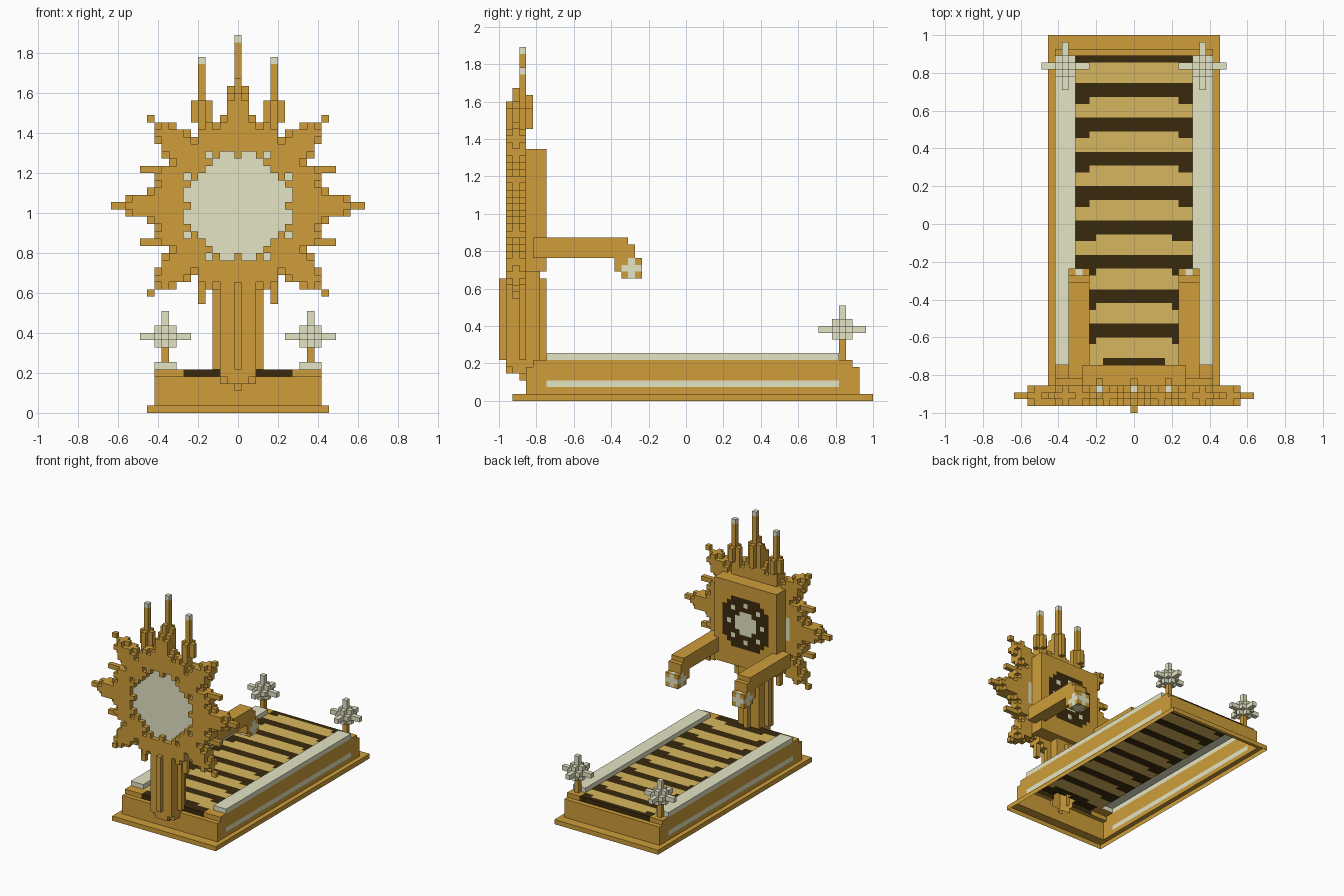
import bpy, bmesh, math

if "Cube" in bpy.data.objects:
    bpy.data.objects.remove(bpy.data.objects["Cube"])

V = 2 / 55                       # edge of one block
cells = {}                       # (i, j, k) -> (part, material index)
GOLD, PALE, STRAW, DARK = range(4)


def material(name, colour):
    m = bpy.data.materials.new(name)
    m.diffuse_color = (*colour, 1)
    m.use_nodes = True
    m.node_tree.nodes["Principled BSDF"].inputs["Base Color"].default_value = m.diffuse_color
    return m


MATS = [material("gold", (0.62, 0.34, 0.042)),
        material("pale_silver", (0.78, 0.78, 0.56)),
        material("straw", (0.68, 0.47, 0.112)),
        material("dark_brown", (0.042, 0.023, 0.004))]


def put(part, mat, i, j, k):
    """Place a block; blocks placed earlier win."""
    cells.setdefault((i, j, k), (part, mat))


def fill(part, mat, ri, rj, rk, test=None):
    """Fill an inclusive block range; mat may be a rule, test may carve it."""
    for i in range(ri[0], ri[1] + 1):
        for j in range(rj[0], rj[1] + 1):
            for k in range(rk[0], rk[1] + 1):
                if test is None or test(i, j, k):
                    put(part, mat(i, j, k) if callable(mat) else mat, i, j, k)


# --- base: box with a foot rim and a pale band on the sides
fill("base_rim", GOLD, (-12, 12), (-25, 27), (0, 0))


def band(i, j, k):
    return PALE if abs(i) == 11 and k == 2 and -20 <= j <= 22 else GOLD


fill("base_walls", band, (-11, 11), (-23, 25), (1, 4))


# --- striped bed surface
def stripe(i, j, k):
    phase, x = (20 - j) % 5, abs(i)
    if j <= -20:
        return DARK if j <= -21 or x <= 4 else STRAW
    return DARK if phase < 2 or (phase == 2 and x >= (7 if j > 0 else 6)) else STRAW


fill("striped_bed", stripe, (-8, 8), (-22, 24), (5, 5),
     lambda i, j, k: j > -21 or abs(i) <= 7)
fill("base_top_edge", GOLD, (-11, 11), (-22, 24), (5, 5))

# --- side rails and star finials at the foot
for s in (-1, 1):
    a, b = sorted((9 * s, 11 * s))
    fill("side_rails", PALE, (a, b), (-20, 22), (6, 6))
    c = 10 * s
    fill("finial_stars", PALE, (c - 3, c + 3), (20, 26), (7, 13),
         lambda i, j, k: (i - c) ** 2 + (j - 23) ** 2 + (k - 10) ** 2 <= 2
         or (sum((i == c, j == 23, k == 10)) == 2 and k >= 9))
    fill("finial_posts", GOLD, (c, c), (23, 23), (6, 8))

# --- sunburst mirror: disc, ring and sixteen rays round block (0, -25, 28)
CZ, CY = 28, -25
fill("mirror_disc", PALE, (-8, 8), (CY, CY + 1), (20, 36),
     lambda i, j, k: i * i + (k - CZ) ** 2 <= 72)
fill("mirror_ring", GOLD, (-11, 11), (CY - 1, CY + 1), (17, 39),
     lambda i, j, k: (72 if j >= CY else 76) < i * i + (k - CZ) ** 2
     <= (104 if j != CY else 112))


def ray(angle, length):
    """Stamp shrinking balls from the ring out to a single-block tip."""
    for step in range(18, length * 2 + 1):
        t = step / 2
        x, z = round(t * math.cos(angle)), CZ + round(t * math.sin(angle))
        limit = 0 if t > length - 2.6 else 2 if t > length - 5.6 else 5
        fill("sun_rays", GOLD, (x - 2, x + 2), (CY - 1, CY + 1), (z - 2, z + 2),
             lambda i, j, k: (i - x) ** 2 + (j - CY) ** 2 + (k - z) ** 2 <= limit)


for n in range(16):
    ray(n * math.pi / 8, 17 if n % 2 == 0 else 14)

# --- three crown spires with pale tips and cross-shaped sockets
for i0, top, socket in ((-5, 48, 42), (0, 51, 44), (5, 48, 42)):
    fill("crown_spires", lambda i, j, k: PALE if k == top else GOLD,
         (i0, i0), (-24, -24), (37, top))
    fill("crown_spires", GOLD, (i0 - 1, i0 + 1), (-25, -23), (40, socket),
         lambda i, j, k: abs(i - i0) + abs(j + 24) <= 1)


# --- housing behind the mirror with a round dial on its back
def dial(i, j, k):
    x, z = abs(i), abs(k - CZ)
    r = x * x + z * z
    if j < -21 or r > 34:
        return GOLD
    if r <= 5 or (x, z) in ((0, 4), (4, 0), (3, 3)):
        return PALE
    return DARK


fill("mirror_housing", dial, (-7, 7), (-23, -21), (19, 36))

# --- arms reaching over the bed, bent down to pale-faced knuckles
for s in (-1, 1):
    c = 8 * s
    fill("arm_knuckles",
         lambda i, j, k: PALE if abs(i - c) + abs(j + 8) + abs(k - 19) <= 2 else GOLD,
         (c - 1, c + 1), (-9, -7), (18, 20))
    fill("arms", GOLD, (c - 1, c + 1), (-22, -9), (21, 23))
    fill("arms", GOLD, (c - 1, c + 1), (-10, -8), (19, 22))

# --- rounded fluted column
fill("column", GOLD, (-3, 3), (-27, -21), (3, 20),
     lambda i, j, k: i * i + (j + 24) ** 2 + max(6 - k, 0, k - 17) ** 2 <= 9)

# --- turn the blocks into meshes: outside faces only, base left open below
SIDES = {(1, 0, 0): ((1, 0, 0), (1, 1, 0), (1, 1, 1), (1, 0, 1)),
         (-1, 0, 0): ((0, 0, 0), (0, 0, 1), (0, 1, 1), (0, 1, 0)),
         (0, 1, 0): ((0, 1, 0), (0, 1, 1), (1, 1, 1), (1, 1, 0)),
         (0, -1, 0): ((0, 0, 0), (1, 0, 0), (1, 0, 1), (0, 0, 1)),
         (0, 0, 1): ((0, 0, 1), (1, 0, 1), (1, 1, 1), (0, 1, 1)),
         (0, 0, -1): ((0, 0, 0), (0, 1, 0), (1, 1, 0), (1, 0, 0))}

for part in sorted({p for p, _ in cells.values()}):
    bm, verts = bmesh.new(), {}
    for (i, j, k), (p, mat) in cells.items():
        if p != part:
            continue
        for (a, b, c), corners in SIDES.items():
            if (i + a, j + b, k + c) in cells or k + c < 0:
                continue
            loop = []
            for x, y, z in corners:
                key = (i + x, j + y, k + z)
                if key not in verts:
                    verts[key] = bm.verts.new(((key[0] - 0.5) * V, (key[1] - 0.5) * V, key[2] * V))
                loop.append(verts[key])
            bm.faces.new(loop).material_index = mat
    mesh = bpy.data.meshes.new(part)
    bm.to_mesh(mesh)
    bm.free()
    for m in MATS:
        mesh.materials.append(m)
    bpy.context.collection.objects.link(bpy.data.objects.new(part, mesh))
